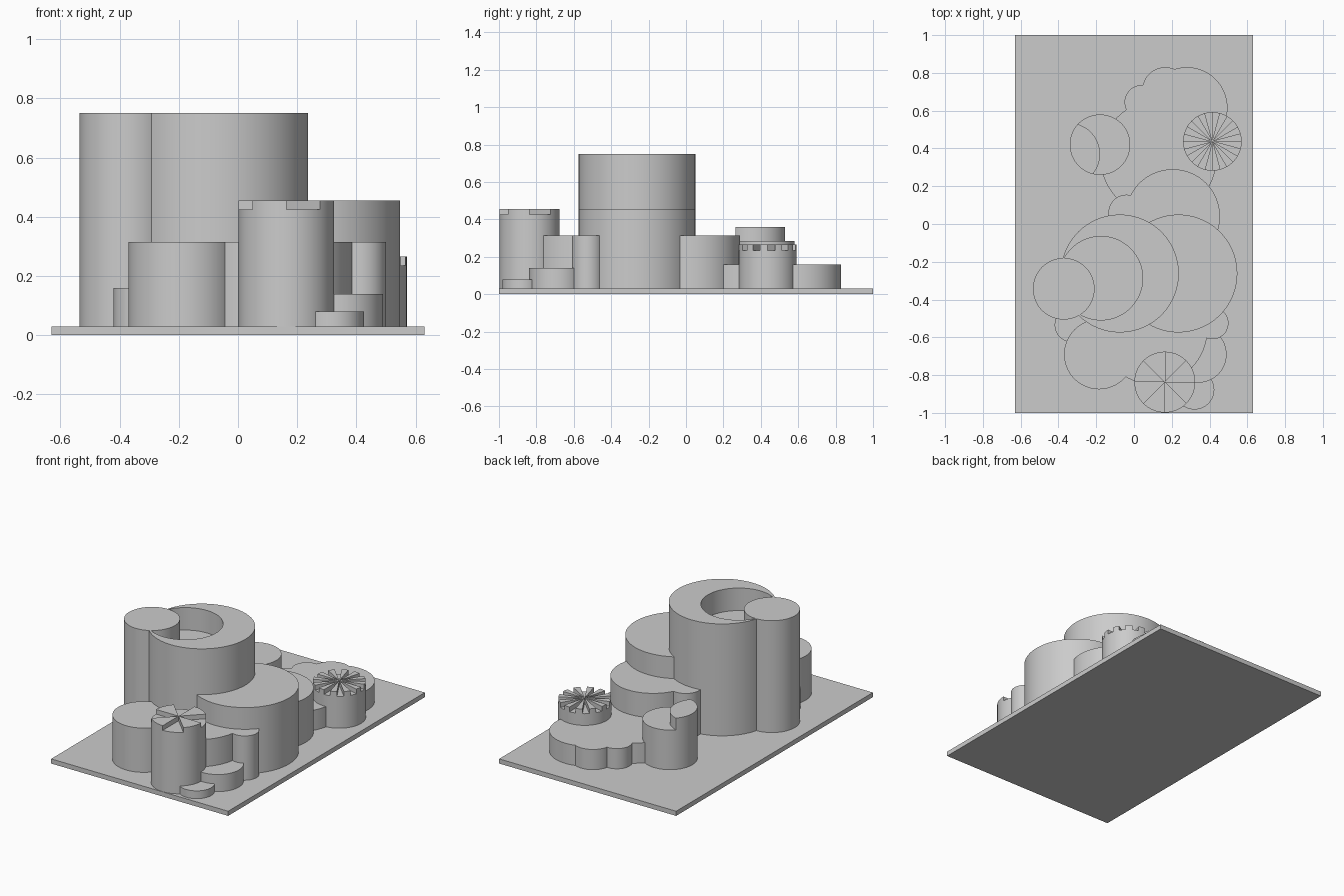
import bpy
import bmesh
from math import cos, sin, radians, pi

default = bpy.data.objects.get("Cube")
if default:
    bpy.data.objects.remove(default, do_unlink=True)

BASE = 0.03       # top of the slab
SIDES = 96

grey = bpy.data.materials.new("stone grey")
grey.use_nodes = True
color = (0.6, 0.6, 0.6, 1)
grey.diffuse_color = color
grey.node_tree.nodes["Principled BSDF"].inputs["Base Color"].default_value = color


def finish(name, bm):
    """Turn a bmesh into a shaded grey object."""
    bmesh.ops.recalc_face_normals(bm, faces=bm.faces)
    mesh = bpy.data.meshes.new(name)
    bm.to_mesh(mesh)
    bm.free()
    mesh.materials.append(grey)
    obj = bpy.data.objects.new(name, mesh)
    bpy.context.collection.objects.link(obj)
    smooth(obj)
    return obj


def activate(obj):
    bpy.ops.object.select_all(action='DESELECT')
    obj.select_set(True)
    bpy.context.view_layer.objects.active = obj


def smooth(obj):
    activate(obj)
    bpy.ops.object.shade_smooth_by_angle(angle=radians(30))


def extrude(bm, outline, bottom, top):
    """Add a vertical prism over a flat outline."""
    low = [bm.verts.new((x, y, bottom)) for x, y in outline]
    face = bm.faces.new(low)
    up = bmesh.ops.extrude_face_region(bm, geom=[face])["geom"]
    verts = [v for v in up if isinstance(v, bmesh.types.BMVert)]
    bmesh.ops.translate(bm, verts=verts, vec=(0, 0, top - bottom))


def arc(x, y, r, start, end, steps):
    return [(x + r * cos(start + (end - start) * i / steps),
             y + r * sin(start + (end - start) * i / steps)) for i in range(steps + 1)]


def drum(name, x, y, r, top, bottom=BASE):
    bm = bmesh.new()
    extrude(bm, arc(x, y, r, 0, 2 * pi, SIDES)[:-1], bottom, top)
    return finish(name, bm)


def boolean(obj, cutter, operation):
    mod = obj.modifiers.new("cut", 'BOOLEAN')
    mod.operation, mod.object, mod.solver = operation, cutter, 'EXACT'
    activate(obj)
    bpy.ops.object.modifier_apply(modifier=mod.name)
    bpy.data.objects.remove(cutter, do_unlink=True)
    smooth(obj)


def crown(name, x, y, r, bottom, top, teeth):
    """Ring of pie wedges with equal gaps between them."""
    bm = bmesh.new()
    step = pi / teeth
    for i in range(teeth):
        start = (2 * i + 1) * step
        extrude(bm, [(x, y)] + arc(x, y, r, start, start + step, 96 // (2 * teeth)),
                bottom, top)
    return finish(name, bm)


# Ground slab
bm = bmesh.new()
extrude(bm, [(-0.63, -1), (0.63, -1), (0.63, 1), (-0.63, 1)], 0, BASE)
finish("ground_slab", bm)

# Main tower with an off-centre basin sunk into its top
main = drum("main_tower", -0.075, -0.262, 0.312, 0.75)
boolean(main, drum("basin_cutter", -0.175, -0.287, 0.221, 0.9, 0.605), 'DIFFERENCE')
drum("side_tower", -0.372, -0.343, 0.163, 0.75)

# Stepped terraces around the main tower
terraces = {
    "high_terrace": (0.235, -0.262, 0.312, 0.455),
    "rear_terrace": (0.205, 0.04, 0.25, 0.315),
    "rear_link": (-0.04, 0.06, 0.095, 0.315),
    "front_terrace": (0.1, -0.56, 0.288, 0.315),
    "front_right_drum": (-0.185, -0.69, 0.185, 0.315),
    "front_left_post": (0.415, -0.525, 0.085, 0.315),
    "front_right_ledge": (-0.33, -0.535, 0.09, 0.16),
    "middle_step": (0.34, -0.69, 0.15, 0.14),
    "bottom_step": (0.32, -0.877, 0.105, 0.08),
}
for name, size in terraces.items():
    drum(name, *size)

# Low lobed plateau at the back
lobes = [(0.13, 0.35, 0.307), (0.28, 0.615, 0.215), (0.165, 0.71, 0.12), (0.04, 0.645, 0.09)]
for i, (x, y, r) in enumerate(lobes):
    drum(f"plateau_lobe_{i + 1}", x, y, r, 0.16)

# Back drum with a raised lens-shaped cap
drum("back_drum", -0.18, 0.42, 0.16, 0.285)
cap = drum("lens_cap", -0.18, 0.42, 0.16, 0.36, 0.285)
boolean(cap, drum("lens_cutter", -0.345, 0.37, 0.165, 0.5, 0.2), 'INTERSECT')

# Round turrets with wedge crowns
drum("front_turret", 0.163, -0.837, 0.161, 0.425)
crown("front_turret_crown", 0.163, -0.837, 0.161, 0.425, 0.455, 4)
drum("back_turret", 0.415, 0.437, 0.155, 0.235)
crown("back_turret_crown", 0.415, 0.437, 0.155, 0.235, 0.265, 12)
